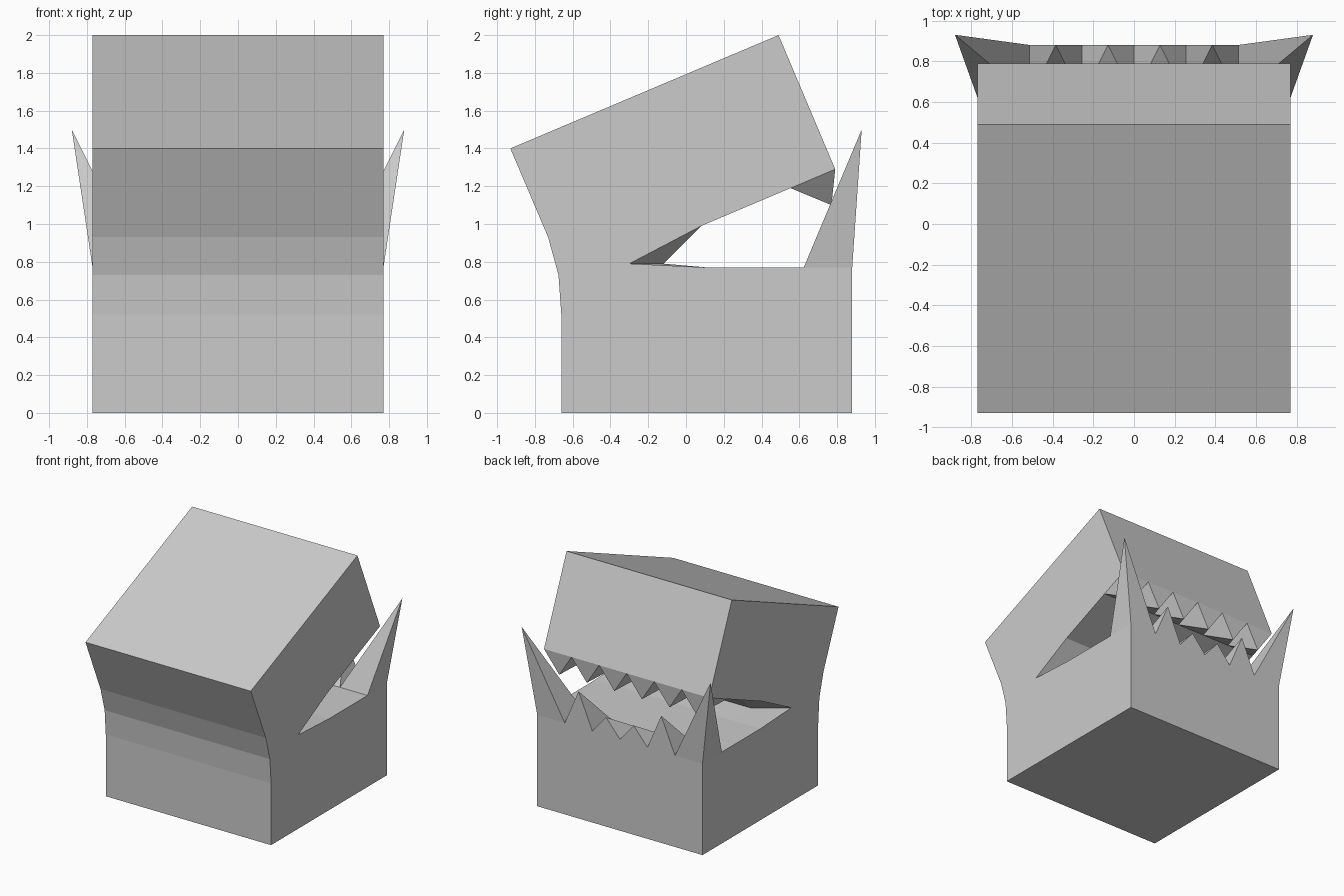
import bpy
import math
from mathutils import Vector

if "Cube" in bpy.data.objects:
    bpy.data.objects.remove(bpy.data.objects["Cube"])

HALF = 0.77            # half width of the body
CELL = 2 * HALF / 6    # one tooth cell: six across the jaw
FRONT = 0.88           # front lip of the lower jaw (y)
FLOOR = 0.77           # mouth floor height
LIP = Vector((0.79, 1.29))                       # upper lip edge (y, z)
BACK = (Vector((0.081, 0.99)) - LIP).normalized()  # direction back along the palate


def make_object(name, verts, faces):
    mesh = bpy.data.meshes.new(name)
    mesh.from_pydata(verts, [], faces)
    mesh.update()
    obj = bpy.data.objects.new(name, mesh)
    bpy.context.collection.objects.link(obj)
    return obj


def profile(mouth_y):
    """Side outline (y, z), with a given depth of the mouth corner."""
    return [(-0.66, 0), (FRONT, 0), (FRONT, FLOOR), (0.11, FLOOR),
            (mouth_y, 0.79), (0.081, 0.99), tuple(LIP), (0.49, 2.0),
            (-0.93, 1.40), (-0.73, 0.93), (-0.675, 0.73), (-0.66, 0.52)]


def pyramid(name, base, apex):
    """Four-sided tooth, open where it meets the jaw."""
    # order the base so that the side faces point outwards
    a, b, c = (Vector(p) for p in base[:3])
    if (b - a).cross(c - a).dot(Vector(apex) - a) < 0:
        base = base[::-1]
    make_object(name, list(base) + [apex],
                [(i, (i + 1) % 4, 4) for i in range(4)])


# body: side outlines lofted across the width, mouth corners cut deeper at the cheeks
sections = [(-HALF, -0.30), (-HALF + CELL, -0.12), (HALF - CELL, -0.12), (HALF, -0.30)]
n = len(profile(0))
verts = [(x, y, z) for x, m in sections for y, z in profile(m)]
faces = [tuple(reversed(range(n))), tuple(range(3 * n, 4 * n))]
for s in range(3):
    for i in range(n):
        j = (i + 1) % n
        faces.append((s * n + i, s * n + j, (s + 1) * n + j, (s + 1) * n + i))
make_object("body", verts, faces)

# lower teeth: tall splayed corner fangs, medium and small teeth between them
lower = [(0.88, 0.93, 1.50), (CELL * 1.5, FRONT, 1.07), (CELL * 0.5, FRONT, 0.92)]
for side in (-1, 1):
    for k, (ax, ay, az) in enumerate(lower):
        x1 = HALF - k * CELL
        x0 = x1 - CELL
        base = [(side * x, y, FLOOR) for x, y in
                ((x0, FRONT - CELL), (x1, FRONT - CELL), (x1, FRONT), (x0, FRONT))]
        pyramid("lower_tooth", base, (side * ax, ay, az))

# upper teeth: a row of six hanging from the sloped palate
inner = LIP + BACK * CELL
for k in range(6):
    x0 = -HALF + k * CELL
    x1 = x0 + CELL
    base = [(x0, *inner), (x1, *inner), (x1, *LIP), (x0, *LIP)]
    pyramid("upper_tooth", base, ((x0 + x1) / 2, 0.77, 1.10))
